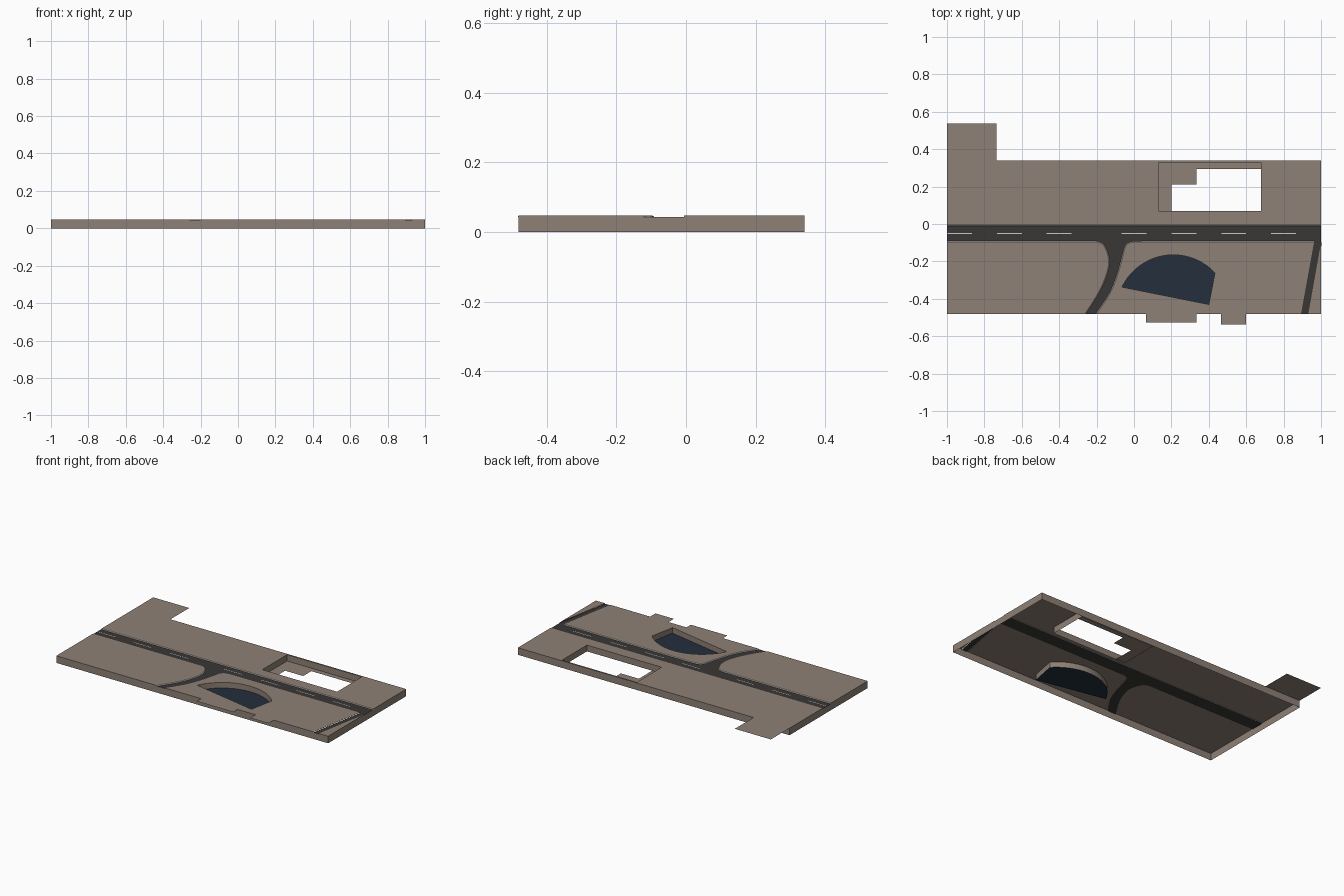
import bpy, bmesh, math
from mathutils import Vector

if "Cube" in bpy.data.objects:
    bpy.data.objects.remove(bpy.data.objects["Cube"])

TOP, ROAD, PIT, POND = 0.047, 0.0435, 0.005, 0.01
FRONT, BACK = -0.481, 0.34
RN, RS = -0.006, -0.096          # main road edges in y


def material(name, rgb):
    m = bpy.data.materials.new(name)
    m.diffuse_color = (*rgb, 1)
    m.use_nodes = True
    m.node_tree.nodes["Principled BSDF"].inputs["Base Color"].default_value = m.diffuse_color
    return m


EARTH = material("earth", (0.27, 0.22, 0.18))
ASPHALT = material("asphalt", (0.04, 0.038, 0.035))
WATER = material("water", (0.017, 0.028, 0.046))
PALE = material("pale_concrete", (0.6, 0.59, 0.57))


def finish(name, bm, mat):
    me = bpy.data.meshes.new(name)
    bm.to_mesh(me)
    bm.free()
    me.materials.append(mat)
    ob = bpy.data.objects.new(name, me)
    bpy.context.collection.objects.link(ob)
    return ob


def sheet(name, loops, z, mat):
    """Flat sheet from an outline followed by optional hole outlines."""
    bm = bmesh.new()
    for loop in loops:
        vs = [bm.verts.new((x, y, z)) for x, y in loop]
        for a, b in zip(vs, vs[1:] + vs[:1]):
            bm.edges.new((a, b))
    bmesh.ops.triangle_fill(bm, use_beauty=True, use_dissolve=False,
                            edges=bm.edges[:], normal=(0, 0, 1))
    for f in bm.faces:
        f.normal_update()
        if f.normal.z < 0:
            f.normal_flip()
    return finish(name, bm, mat)


def strip(name, runs, mat):
    """Bands between a lower and an upper 3D path."""
    bm = bmesh.new()
    for low, high in runs:
        lo = [bm.verts.new(p) for p in low]
        hi = [bm.verts.new(p) for p in high]
        for i in range(len(lo) - 1):
            bm.faces.new((lo[i], lo[i + 1], hi[i + 1], hi[i]))
    return finish(name, bm, mat)


def wall_run(path, z0, z1):
    return [(x, y, z0) for x, y in path], [(x, y, z1) for x, y in path]


def curb_run(path, width=0.004):
    """Small slope falling to the left of the path, down to the road."""
    low = []
    for i, p in enumerate(path):
        t = Vector(path[min(i + 1, len(path) - 1)]) - Vector(path[max(i - 1, 0)])
        t.normalize()
        low.append((p[0] - t.y * width, p[1] + t.x * width, ROAD + 0.0003))
    return low, [(x, y, TOP) for x, y in path]


def smooth(pts, steps=4):
    """Catmull-Rom curve through the points."""
    v = [Vector(p) for p in pts]
    v = [2 * v[0] - v[1]] + v + [2 * v[-1] - v[-2]]
    out = []
    for a, b, c, d in zip(v, v[1:], v[2:], v[3:]):
        for k in range(steps):
            t = k / steps
            q = 0.5 * (2 * b + (c - a) * t + (2 * a - 5 * b + 4 * c - d) * t * t
                       + (3 * b - a - 3 * c + d) * t ** 3)
            out.append(tuple(q))
    return out + [tuple(pts[-1])]


# Side road edges, running from the main road to the front
left = smooth([(-0.2, RS), (-0.165, -0.112), (-0.141, -0.165), (-0.136, -0.215),
               (-0.155, -0.29), (-0.195, -0.375), (-0.262, FRONT)])
right = smooth([(0.05, RS), (-0.01, -0.099), (-0.043, -0.118), (-0.064, -0.19),
                (-0.09, -0.28), (-0.13, -0.375), (-0.2, FRONT)])
east_l = [(0.963, RS), (0.893, FRONT)]
east_r = [(1, -0.1), (0.932, FRONT)]

# Pond outline: circular arc closed by a chord and short side
arc = [math.radians(154.2 + (43 - 154.2) * i / 20) for i in range(21)]
pond = [(0.21 + 0.3046 * math.cos(a), -0.4696 + 0.3046 * math.sin(a)) for a in arc]
pond.append((0.4, -0.43))

# Building pit outline and the opening in its floor
pit = [(0.13, 0.07), (0.68, 0.07), (0.68, 0.33), (0.13, 0.33)]
ledge = [(0.13, 0.07), (0.2, 0.07), (0.2, 0.21), (0.333, 0.21), (0.333, 0.295),
         (0.68, 0.295), (0.68, 0.33), (0.13, 0.33)]

# Ground sheets, with overhanging tabs
sheet("ground_back", [[(-1, RN), (1, RN), (1, BACK), (-0.735, BACK),
                       (-0.735, 0.537), (-1, 0.537)], pit], TOP, EARTH)
sheet("ground_front_left", [[(-1, RS)] + left + [(-1, FRONT)]], TOP, EARTH)
tabs = [(0.065, FRONT), (0.065, -0.527), (0.333, -0.527), (0.333, FRONT),
        (0.465, FRONT), (0.465, -0.537), (0.6, -0.537), (0.6, FRONT)]
sheet("ground_front_middle", [right + tabs + east_l[::-1], pond], TOP, EARTH)
sheet("ground_front_right", [east_r + [(1, FRONT)]], TOP, EARTH)

# Roads
sheet("road", [[(-1, RN), (1, RN)] + east_r + east_l[::-1] + right + left[::-1]
               + [(-1, RS)]], ROAD, ASPHALT)

# Curbs along every road edge
strip("curbs", [curb_run(p) for p in (
    [(1, RN), (-1, RN)], [(-1, RS)] + left, right[::-1] + east_l[:1],
    east_l[::-1], east_r)], PALE)

# Centre line dashes
for i, x in enumerate((-1, -0.733, -0.467, -0.067, 0.2, 0.467, 0.733)):
    sheet(f"lane_dash_{i + 1}", [[(x, -0.053), (x + 0.133, -0.053),
                                  (x + 0.133, -0.049), (x, -0.049)]],
          ROAD + 0.0004, PALE)

# Outer walls, lower where a road runs off the edge
high = [[(1, RN), (1, BACK), (-1, BACK), (-1, RN)],
        [(-1, RS), (-1, FRONT), (-0.262, FRONT)],
        [(-0.2, FRONT), (0.893, FRONT)],
        [(0.932, FRONT), (1, FRONT), (1, -0.1)]]
low = [[(-1, RN), (-1, RS)], [(-0.262, FRONT), (-0.2, FRONT)],
       [(0.893, FRONT), (0.932, FRONT)], [(1, -0.1), (1, RN)]]
strip("outer_walls", [wall_run(p, 0, TOP) for p in high]
      + [wall_run(p, 0, ROAD) for p in low], EARTH)

# Pit and pond
strip("pit_walls", [wall_run((pit + pit[:1])[::-1], PIT, TOP)], EARTH)
sheet("pit_ledge", [ledge], PIT, EARTH)
strip("pond_walls", [wall_run(pond + pond[:1], POND, TOP)], EARTH)
sheet("pond_water", [pond], POND, WATER)
